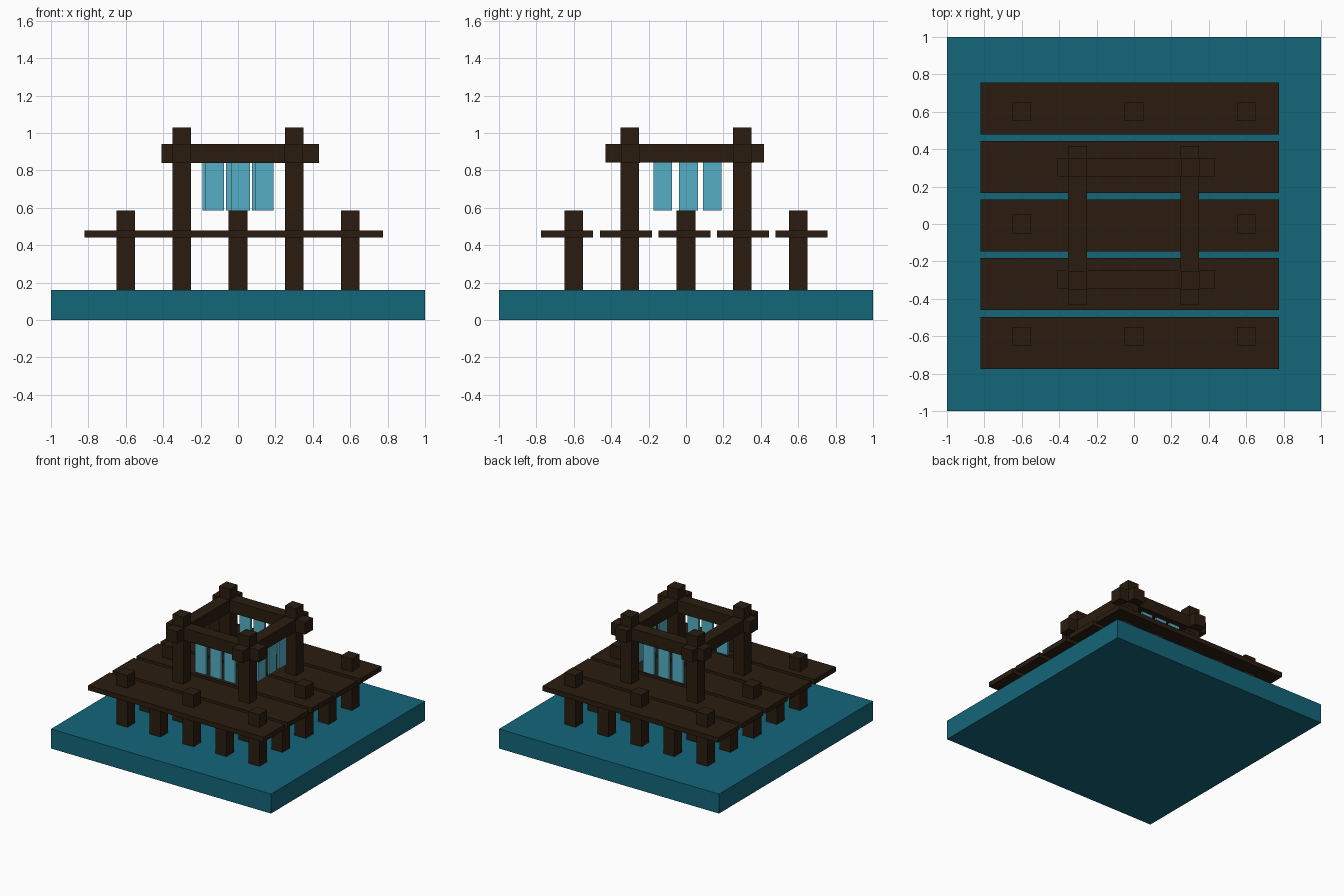
import bpy

if "Cube" in bpy.data.objects:
    bpy.data.objects.remove(bpy.data.objects["Cube"])


def material(name, rgb):
    m = bpy.data.materials.new(name)
    m.diffuse_color = (*rgb, 1.0)
    m.use_nodes = True
    m.node_tree.nodes["Principled BSDF"].inputs["Base Color"].default_value = m.diffuse_color
    return m


WATER = material("water", (0.007, 0.133, 0.195))
WOOD = material("dark_wood", (0.024, 0.012, 0.005))
GLASS = material("glass", (0.091, 0.43, 0.565))


def box(name, lo, hi, mat):
    """Axis-aligned box between two corners."""
    centre = [(a + b) / 2 for a, b in zip(lo, hi)]
    bpy.ops.mesh.primitive_cube_add(size=1, location=centre)
    ob = bpy.context.object
    ob.name = name
    ob.scale = [b - a for a, b in zip(lo, hi)]
    bpy.ops.object.transform_apply(location=False, rotation=False, scale=True)
    ob.data.materials.append(mat)
    return ob


def post(name, x, y, top):
    box(name, (x - 0.05, y - 0.05, 0.16), (x + 0.05, y + 0.05, top), WOOD)


# Water slab
box("water_base", (-1, -1, 0), (1, 1, 0.16), WATER)

# Deck planks
for i in range(5):
    y = -0.635 + i * 0.313
    box("deck_plank", (-0.82, y - 0.139, 0.44), (0.775, y + 0.139, 0.48), WOOD)

# Perimeter posts: every second one pokes through the deck
steps = range(-2, 3)
for i in steps:
    for j in steps:
        if max(abs(i), abs(j)) == 2:
            through = i % 2 == 0 and j % 2 == 0
            post("mooring_post" if through else "deck_support",
                 i * 0.3, j * 0.3, 0.585 if through else 0.45)

# Tall corner posts of the shelter
for sx in (-1, 1):
    for sy in (-1, 1):
        post("shelter_post", sx * 0.3, sy * 0.3, 1.03)

# Crossing top beams, slightly off centre
for s in (-1, 1):
    c = s * 0.3
    box("beam_x", (-0.41, c - 0.047, 0.84), (0.433, c + 0.053, 0.94), WOOD)
    box("beam_y", (c - 0.052, -0.43, 0.843), (c + 0.048, 0.416, 0.942), WOOD)

# Hanging glass panes on front, right and back; the left side is open
T = 0.008
for c in (-0.125, 0.013, 0.14):
    a, b = c - 0.05, c + 0.05
    box("front_pane", (a, -0.3 - T, 0.585), (b, -0.3 + T, 0.85), GLASS)
    box("right_pane", (0.3 - T, a, 0.585), (0.3 + T, b, 0.85), GLASS)
    box("back_pane", (-b, 0.3 - T, 0.585), (-a, 0.3 + T, 0.85), GLASS)
